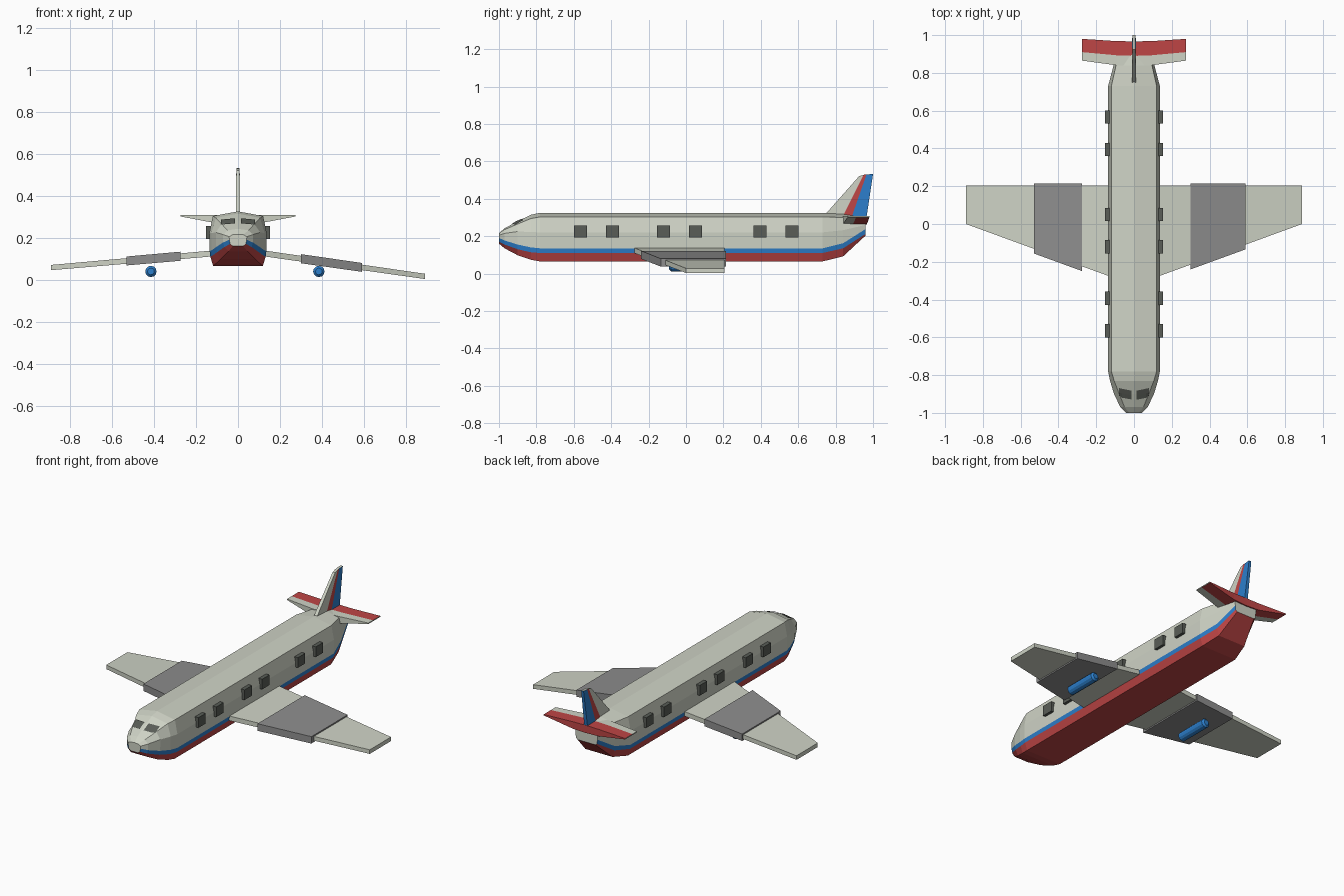
import bpy, bmesh, math
from mathutils import Vector
from mathutils.bvhtree import BVHTree

if "Cube" in bpy.data.objects:
    bpy.data.objects.remove(bpy.data.objects["Cube"])


def material(name, color):
    m = bpy.data.materials.new(name)
    m.use_nodes = True
    m.diffuse_color = (*color, 1)
    m.node_tree.nodes["Principled BSDF"].inputs["Base Color"].default_value = (*color, 1)
    return m


white = material("off white", (0.62, 0.65, 0.56))
red = material("red", (0.52, 0.06, 0.06))
blue = material("blue", (0.025, 0.21, 0.6))
grey = material("grey", (0.27, 0.27, 0.27))
dark = material("dark grey", (0.1, 0.11, 0.095))


def finish(name, bm, mats):
    bmesh.ops.recalc_face_normals(bm, faces=bm.faces)
    mesh = bpy.data.meshes.new(name)
    bm.to_mesh(mesh)
    bm.free()
    for m in mats:
        mesh.materials.append(m)
    obj = bpy.data.objects.new(name, mesh)
    bpy.context.collection.objects.link(obj)
    return obj


def loft(name, sections, mats, strip=None, caps=0):
    """Skin closed sections; strip gives the material slot of each side strip."""
    bm = bmesh.new()
    rings = [[bm.verts.new(p) for p in s] for s in sections]
    n = len(rings[0])
    for a, b in zip(rings, rings[1:]):
        for i in range(n):
            j = (i + 1) % n
            f = bm.faces.new((a[i], a[j], b[j], b[i]))
            f.material_index = strip[i] if strip else 0
    for r in (rings[0], rings[-1]):
        bm.faces.new(r).material_index = caps
    return finish(name, bm, mats)


def box(name, center, size, mat):
    bm = bmesh.new()
    bmesh.ops.create_cube(bm, size=1)
    bmesh.ops.scale(bm, vec=size, verts=bm.verts)
    bmesh.ops.translate(bm, vec=center, verts=bm.verts)
    return finish(name, bm, [mat])


# Fuselage: y, bottom, red top, blue top, waist, shoulder, roof heights, then
# half widths at the bottom, waist and shoulder
stations = [
    (-1.0, .160, .170, .190, .205, .214, .216, .025, .042, .025),
    (-.97, .135, .155, .177, .215, .235, .242, .045, .072, .050),
    (-.90, .098, .130, .155, .225, .265, .280, .082, .106, .078),
    (-.83, .074, .114, .140, .222, .294, .314, .108, .127, .105),
    (-.78, .065, .110, .135, .220, .303, .325, .118, .137, .120),
    (.73, .065, .110, .135, .220, .303, .325, .118, .137, .120),
    (.84, .092, .135, .162, .232, .300, .320, .092, .108, .095),
    (.96, .203, .212, .238, .260, .290, .300, .060, .075, .066),
]
sections = []
for y, z0, z1, z2, z3, z4, z5, wb, w, wr in stations:
    half = [(wb, z0), ((wb + 3 * w) / 4, z1), (w * .985, z2), (w, z3), (wr, z4)]
    ring = half + [(0, z5)] + [(-x, z) for x, z in reversed(half)]
    sections.append([(x, y, z) for x, z in ring])
fuselage = loft("fuselage", sections, [white, red, blue],
                [1, 2, 0, 0, 0, 0, 0, 0, 2, 1, 1], 0)

# Windscreen: thin panels draped over the nose
bm = bmesh.new()
bm.from_mesh(fuselage.data)
tree = BVHTree.FromBMesh(bm)
bm.free()
for side, label in ((1, "left"), (-1, "right")):
    bm = bmesh.new()
    grid = []
    for u in range(5):
        row = []
        for v in range(3):
            x = side * (.014 + .066 * u / 4)
            z = .264 + .024 * v / 2 - .006 * u / 4
            hit, normal, _, _ = tree.ray_cast(Vector((x, -2, z)), Vector((0, 1, 0)))
            row.append(bm.verts.new(hit + Vector((0, -.7, .7)) * .006))
        grid.append(row)
    for a, b in zip(grid, grid[1:]):
        for v in range(2):
            bm.faces.new((a[v], b[v], b[v + 1], a[v + 1]))
    finish(label + "_windscreen", bm, [dark])

# Cabin windows
for side, label in ((1, "left"), (-1, "right")):
    for i, y in enumerate((-.565, -.393, -.12, .05, .395, .567)):
        box(f"{label}_window_{i + 1}", (side * .14, y, .225), (.026, .07, .062), dark)


# Wings with an engine sleeve and a pod beneath, each side with its own droop
def wing(label, side, tip_z, sleeve, pod_x):
    def section(x, grow=0, front=0, back=0):
        t = (x - .13) / .76
        lead = -.277 + .277 * t - front
        top = .138 + (tip_z - .138) * t + grow
        low = top - .028 + .003 * t - 2 * grow
        return [(side * x, y, z) for y, z in
                ((lead, low), (.205 + back, low), (.205 + back, top), (lead, top))]

    loft(label + "_wing", [section(.08), section(.89)], [white])
    loft(label + "_engine_sleeve",
         [section(x, .008, .025, .01) for x in sleeve], [grey])
    profile = [(-.09, .016), (-.08, .027), (.12, .027), (.13, .016)]
    loft(label + "_pod",
         [[(pod_x + r * math.cos(a), y, .039 + r * math.sin(a))
           for a in (math.tau * k / 12 for k in range(12))] for y, r in profile], [blue])


wing("left", 1, .028, (.3, .59), .385)
wing("right", -1, .07, (.275, .53), -.415)


# Tailplane with a red rear half
def tail_section(x, ys, low, top):
    return [(x, y, top) for y in ys] + [(x, y, low) for y in reversed(ys)]


tip, root = (.865, .91, .98), (.835, .89, .967)
for side, label in ((1, "left"), (-1, "right")):
    loft(label + "_tailplane",
         [tail_section(0, root, .262, .309),
          tail_section(side * .09, (.84, .893, .968), .266, .308),
          tail_section(side * .275, tip, .301, .307)],
         [white, red], [0, 1, 1, 1, 0, 0], 0)


# Fin with red and blue bands
def fin_section(ys, zs, w):
    pts = list(zip(ys, zs))
    return [(w, y, z) for y, z in pts] + [(-w, y, z) for y, z in reversed(pts)]


loft("fin",
     [fin_section((.73, .835, .885, .965), (.30, .30, .30, .30), .011),
      fin_section((.925, .95, .965, 1.0), (.52, .528, .53, .532), .008)],
     [white, red, blue], [0, 1, 2, 2, 2, 1, 0, 0], 0)
